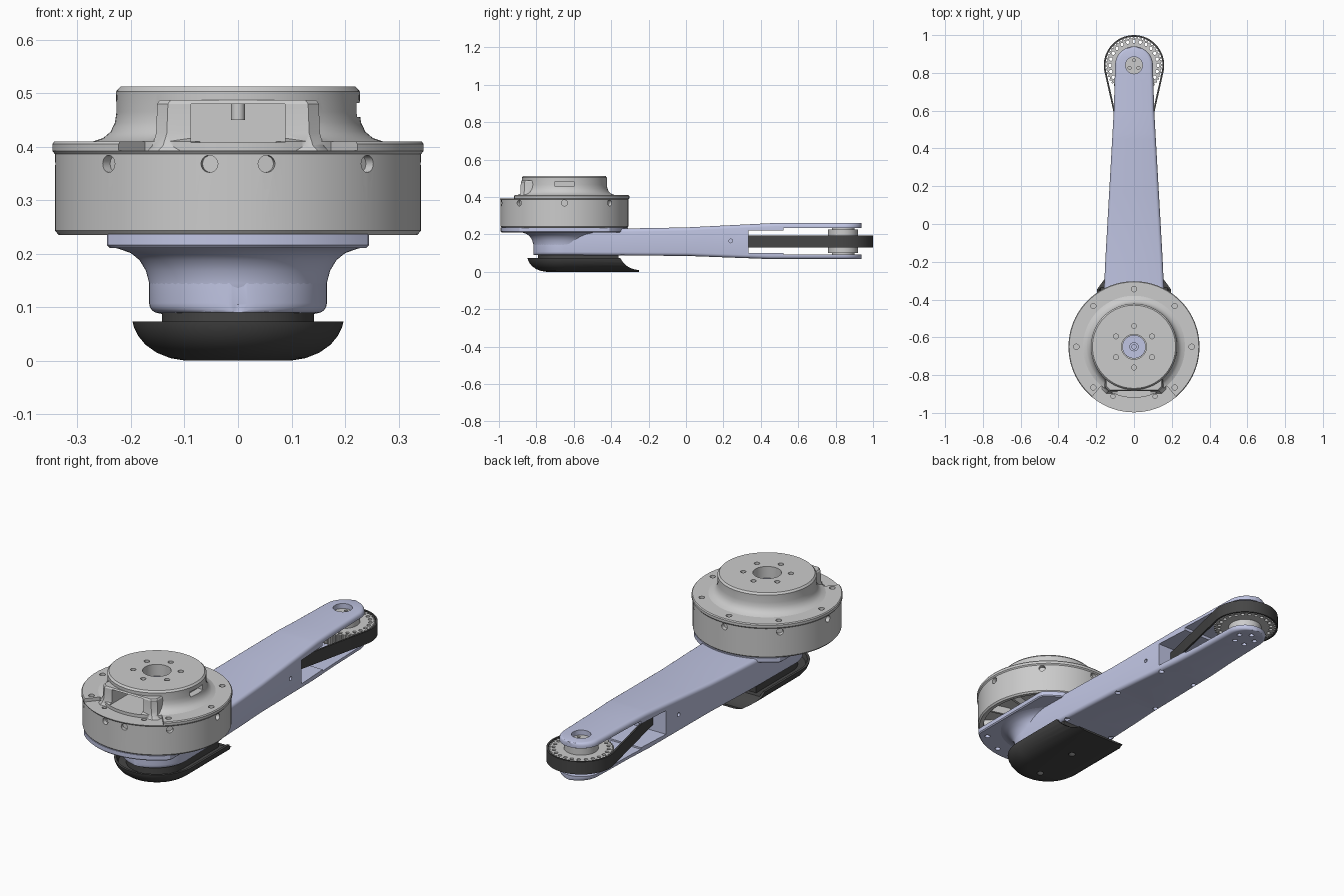
import bpy, bmesh, math
from mathutils import Vector, Matrix

if "Cube" in bpy.data.objects:
    bpy.data.objects.remove(bpy.data.objects["Cube"])

def material(name, c):
    m = bpy.data.materials.new(name)
    m.diffuse_color = (*c, 1)
    m.use_nodes = True
    m.node_tree.nodes["Principled BSDF"].inputs["Base Color"].default_value = m.diffuse_color
    return m

LAV = material("lavender", (0.53, 0.56, 0.77))
DARK = material("dark_rubber", (0.06, 0.06, 0.06))
MY, PY = -0.65, 0.84          # motor axis and pulley axis in y

def finish(name, bm, mat=None):
    bmesh.ops.recalc_face_normals(bm, faces=bm.faces[:])
    me = bpy.data.meshes.new(name)
    bm.to_mesh(me)
    bm.free()
    ob = bpy.data.objects.new(name, me)
    bpy.context.collection.objects.link(ob)
    if mat:
        me.materials.append(mat)
    return ob

def loft(name, rings, mat=None, closed=False):
    bm = bmesh.new()
    vs = [[bm.verts.new(p) for p in r] for r in rings]
    n = len(vs[0])
    pairs = list(zip(vs, vs[1:])) + ([(vs[-1], vs[0])] if closed else [])
    for a, b in pairs:
        for i in range(n):
            bm.faces.new((a[i], a[(i + 1) % n], b[(i + 1) % n], b[i]))
    if not closed:
        bm.faces.new(vs[0])
        bm.faces.new(vs[-1])
    return finish(name, bm, mat)

def lathe(name, profile, cy, mat=None, n=96):
    ang = [2 * math.pi * i / n for i in range(n)]
    return loft(name, [[(r * math.cos(a), cy + r * math.sin(a), z) for a in ang] for r, z in profile], mat)

def solids(cyls=(), boxes=()):
    bm = bmesh.new()
    for p, q, r in cyls:
        p, q = Vector(p), Vector(q)
        d = q - p
        M = Matrix.Translation((p + q) / 2) @ d.to_track_quat('Z', 'Y').to_matrix().to_4x4()
        bmesh.ops.create_cone(bm, cap_ends=True, segments=20 if r < 0.05 else 64,
                              radius1=r, radius2=r, depth=d.length, matrix=M)
    for x0, x1, y0, y1, z0, z1 in boxes:
        M = Matrix.Translation(((x0 + x1) / 2, (y0 + y1) / 2, (z0 + z1) / 2)) @ \
            Matrix.Diagonal((x1 - x0, y1 - y0, z1 - z0, 1))
        bmesh.ops.create_cube(bm, size=1, matrix=M)
    return finish("cutter", bm)

def boolean(ob, tool, op='DIFFERENCE'):
    m = ob.modifiers.new("bool", 'BOOLEAN')
    m.operation, m.solver, m.object = op, 'EXACT', tool
    bpy.context.view_layer.objects.active = ob
    bpy.ops.object.modifier_apply(modifier=m.name)
    bpy.data.objects.remove(tool)

def polar(r, deg, z, cy=MY):
    a = math.radians(deg)
    return (r * math.cos(a), cy + r * math.sin(a), z)

# motor housing: open-bottomed drum with a rim, a lowered front sector and screw holes
housing = lathe("motor_housing", [(0.05, 0.285), (0.312, 0.285), (0.315, 0.237), (0.335, 0.235),
                (0.342, 0.243), (0.342, 0.386), (0.347, 0.392), (0.347, 0.405), (0.343, 0.41), (0.2, 0.41)], MY)
sector = [(0, MY), polar(0.7, 230, 0)[:2], polar(0.7, 310, 0)[:2]]
boolean(housing, loft("cutter", [[(x, y, z) for x, y in sector] for z in (0.393, 0.45)]))
holes = [(polar(0.305, a, 0.36), polar(0.305, a, 0.45), 0.014) for a in range(0, 360, 45) if a != 270]
holes += [(polar(0.285, a, 0.36), polar(0.285, a, 0.45), 0.011) for a in (247, 293)]
holes += [(polar(0.322, a, 0.368), polar(0.40, a, 0.368), 0.016)
          for a in (0, 45, 90, 135, 180, 225, 261, 279, 315)]
boolean(housing, solids(holes))

# radial ribs under the housing
bm = bmesh.new()
for k in range(12):
    M = Matrix.Translation((0, MY, 0)) @ Matrix.Rotation(math.radians(30 * k + 15), 4, 'Z') @ \
        Matrix.Translation((0.26, 0, 0.268)) @ Matrix.Diagonal((0.11, 0.012, 0.044, 1))
    bmesh.ops.create_cube(bm, size=1, matrix=M)
finish("housing_ribs", bm)

# top boss with flared foot, front connector posts, window and screw circle
boss = lathe("motor_top_boss", [(0.27, 0.388), (0.27, 0.41), (0.252, 0.416), (0.238, 0.428), (0.23, 0.445),
             (0.227, 0.465), (0.228, 0.503), (0.22, 0.512)], MY)
def chamfer_rect(w, y0, y1, z, c=0.02):
    return [(-w, y1, z), (-w, y0 + c, z), (-w + c, y0, z), (w - c, y0, z), (w, y0 + c, z), (w, y1, z)]
posts = [(0.172, -0.9, 0.389), (0.16, -0.89, 0.402), (0.153, -0.885, 0.425), (0.151, -0.883, 0.48), (0.146, -0.878, 0.487)]
boolean(boss, loft("cutter", [chamfer_rect(w, y, -0.66, z) for w, y, z in posts]), 'UNION')
holes = [((0, MY, 0.3), (0, MY, 0.6), 0.066)]
holes += [(polar(0.11, 30 + 60 * k, 0.45), polar(0.11, 30 + 60 * k, 0.55), 0.013) for k in range(6)]
boolean(boss, solids(holes, [(-0.088, 0.088, -1.1, -0.735, 0.408, 0.48), (0.195, 0.3, -0.7, -0.6, 0.455, 0.482)]))

# shaft inside the boss
lathe("centre_shaft", [(0.062, 0.22), (0.062, 0.455), (0.024, 0.455), (0.024, 0.468), (0.012, 0.468), (0.012, 0.45)], MY, LAV, 48)

# arm mounting flange: disc trimmed flat on both sides
ang = [2 * math.pi * i / 96 for i in range(96)]
def trimmed(r, w, z):
    return [(max(-w, min(w, r * math.cos(a))), MY + r * math.sin(a), z) for a in ang]
flange = loft("arm_flange", [trimmed(0.336, 0.24, 0.211), trimmed(0.341, 0.245, 0.216), trimmed(0.341, 0.245, 0.237)], LAV)
boolean(flange, solids([(polar(0.3, a, 0.2), polar(0.3, a, 0.228), 0.013) for a in (230, 255, 285, 310)]))

# flared neck between the arm and the flange
lathe("arm_neck", [(0.15, 0.1), (0.164, 0.125), (0.166, 0.145), (0.172, 0.168), (0.184, 0.188), (0.2, 0.201),
      (0.222, 0.209), (0.24, 0.213)], MY, LAV)

# arm body: rounded sections lofted along y
def lerp(y, pts):
    for (a, u), (b, v) in zip(pts, pts[1:]):
        if y <= b:
            return u + (v - u) * max(0, (y - a) / (b - a))
    return pts[-1][1]
def arm_width(y):
    return lerp(y, [(MY, 0.166), (-0.3, 0.158), (0.6, 0.107), (PY, 0.1)])
def section(y, w):
    z0 = lerp(y, [(-0.8, 0.09), (0.0, 0.085), (0.45, 0.068)])
    z1 = lerp(y, [(-0.35, 0.231), (0.0, 0.237), (0.48, 0.261)])
    c = min(0.018, w * 0.9)
    pts = []
    for sx, sz, start in ((1, 1, 0), (-1, 1, 90), (-1, 0, 180), (1, 0, 270)):
        cz = z1 - c if sz else z0 + c
        for k in range(5):
            t = math.radians(start + 22.5 * k)
            pts.append((sx * (w - c) + c * math.cos(t), y, cz + c * math.sin(t)))
    return pts
rings = []
for k in range(15):
    t = math.radians(6 + 6 * k)
    rings.append(section(MY - 0.166 * math.cos(t), 0.166 * math.sin(t)))
for y in (-0.5, -0.35, -0.18, 0.0, 0.16, 0.32, 0.45, 0.48, 0.6, 0.72):
    rings.append(section(y, arm_width(y)))
for k in range(15):
    t = math.radians(6 * k)
    rings.append(section(PY + 0.1 * math.sin(t), 0.1 * math.cos(t)))
arm = loft("arm_body", rings, LAV)
# fork slot, belt window, pivot bore and screw holes
boolean(arm, solids((), [(-0.3, 0.3, 0.335, 1.2, 0.1, 0.22)]))
boolean(arm, solids((), [(-0.3, 0.3, 0.52, 1.2, 0.092, 0.235)]))
holes = [((0, PY, 0.21), (0, PY, 0.3), 0.045)]
holes += [((s * (arm_width(y) - 0.02), y, 0.04), (s * (arm_width(y) - 0.02), y, 0.098), 0.013)
          for s in (1, -1) for y in (-0.34, 0.02, 0.33)]
holes += [((s * 0.1, 0.24, 0.165), (s * 0.2, 0.24, 0.165), 0.01) for s in (1, -1)]
holes += [(polar(0.05, 90 + 72 * k, 0.04, PY), polar(0.05, 90 + 72 * k, 0.085, PY), 0.012) for k in range(5)]
holes += [((0, -0.83, 0.04), (0, -0.83, 0.105), 0.018)]
boolean(arm, solids(holes))

# toothed pulley with a ring of holes
prof = [0.151, 0.151, 0.142, 0.142]
def gear(z):
    return [polar(prof[i % 4], 360 * i / 192, z, PY) for i in range(192)]
pulley = loft("joint_pulley", [gear(0.134), gear(0.192)])
boolean(pulley, solids([(polar(0.127, 15 * k, 0.1, PY), polar(0.127, 15 * k, 0.25, PY), 0.009) for k in range(24)]))

# pulley hub
hub = lathe("pulley_hub", [(0.06, 0.085), (0.06, 0.1), (0.08, 0.1), (0.08, 0.225), (0.06, 0.225), (0.06, 0.236)], PY, None, 64)
boolean(hub, solids([(polar(0.027, 90 + 120 * k, 0.2, PY), polar(0.027, 90 + 120 * k, 0.3, PY), 0.008) for k in range(3)]))

# drive belt around the large pulley, running into the arm
BY, BR, SR = 0.27, 0.16, 0.035
tilt = math.degrees(math.asin((BR - SR) / (PY - BY)))
def belt(inset, z):
    big = [polar(BR - inset, -tilt + (180 + 2 * tilt) * i / 48, z, PY) for i in range(49)]
    small = [polar(SR - inset, 180 + tilt + (180 - 2 * tilt) * i / 12, z, BY) for i in range(13)]
    return big + small
loft("drive_belt", [belt(0, 0.131), belt(0, 0.195), belt(0.009, 0.195), belt(0.009, 0.131)], DARK, closed=True)

# bottom cover: round-fronted cup with a scooped back end
def stadium(r, back, z):
    return [(r, back, z)] + [polar(r, -180 * i / 40, z) for i in range(41)] + [(-r, back, z)]
cover = loft("bottom_cover", [stadium(0.197 - i, -0.25, z) for i, z in
             ((0.1, 0), (0.07, 0.005), (0.045, 0.015), (0.024, 0.03), (0.01, 0.047), (0.002, 0.064),
              (0, 0.073), (0.012, 0.073), (0.02, 0.05))], DARK)
boolean(cover, solids([((-0.4, -0.25, 0.122), (0.4, -0.25, 0.122), 0.112)]))
boolean(cover, solids([((0, y, -0.03), (0, y, 0.025), 0.017) for y in (-0.71, -0.47)]))

# spacer between cover and arm
loft("cover_spacer", [stadium(0.142, -0.36, 0.045), stadium(0.142, -0.36, 0.093)], DARK)

bpy.ops.object.select_all(action='SELECT')
bpy.ops.object.shade_smooth_by_angle(angle=math.radians(32))
